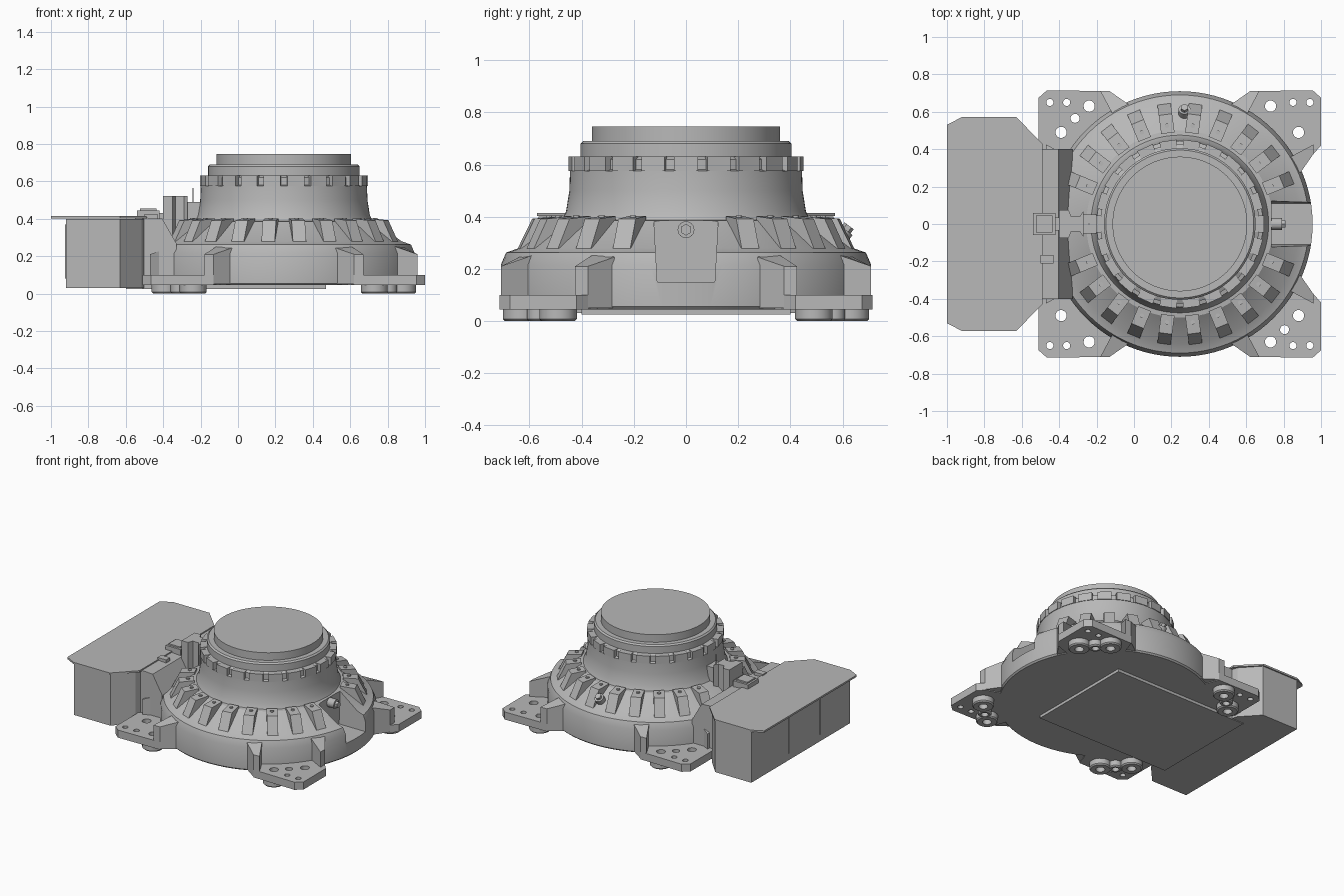
import bpy, bmesh, math
from mathutils import Matrix, Vector

if "Cube" in bpy.data.objects:
    bpy.data.objects.remove(bpy.data.objects["Cube"], do_unlink=True)

CX = 0.245  # turntable axis


def material(name, value):
    m = bpy.data.materials.new(name)
    m.use_nodes = True
    m.diffuse_color = (value, value, value, 1)
    m.node_tree.nodes["Principled BSDF"].inputs["Base Color"].default_value = (value, value, value, 1)
    return m


GREY = material("machine grey", 0.48)


def finish(name, bm, smooth=False):
    bmesh.ops.recalc_face_normals(bm, faces=bm.faces)
    mesh = bpy.data.meshes.new(name)
    bm.to_mesh(mesh)
    bm.free()
    mesh.materials.append(GREY)
    ob = bpy.data.objects.new(name, mesh)
    bpy.context.collection.objects.link(ob)
    if smooth:
        select(ob)
        bpy.ops.object.shade_smooth_by_angle(angle=math.radians(25))
    return ob


def select(ob):
    bpy.ops.object.select_all(action='DESELECT')
    ob.select_set(True)
    bpy.context.view_layer.objects.active = ob


def add_prism(bm, pts, vec, mat=Matrix()):
    """Extrude a 3D polygon along a vector."""
    face = bm.faces.new([bm.verts.new(mat @ Vector(p)) for p in pts])
    ext = bmesh.ops.extrude_face_region(bm, geom=[face])
    move = mat.to_3x3() @ Vector(vec)
    bmesh.ops.translate(bm, vec=move, verts=[v for v in ext["geom"] if isinstance(v, bmesh.types.BMVert)])


def add_plan(bm, pts, z0, z1, mat=Matrix()):
    add_prism(bm, [(x, y, z0) for x, y in pts], (0, 0, z1 - z0), mat)


def add_box(bm, x0, x1, y0, y1, z0, z1):
    add_plan(bm, [(x0, y0), (x1, y0), (x1, y1), (x0, y1)], z0, z1)


def add_lathe(bm, profile, x=0, y=0, steps=96, closed=False):
    pts = profile + profile[:1] if closed else profile
    verts = [bm.verts.new((x + r, y, z)) for r, z in pts]
    edges = [bm.edges.new(pair) for pair in zip(verts, verts[1:])]
    new = bmesh.ops.spin(bm, geom=verts + edges, cent=(x, y, 0), axis=(0, 0, 1),
                         angle=math.tau, steps=steps, use_duplicate=False)
    bmesh.ops.remove_doubles(bm, verts=bm.verts, dist=0.0001)


def cut(ob, cutter):
    mod = ob.modifiers.new("cut", 'BOOLEAN')
    mod.operation = 'DIFFERENCE'
    mod.solver = 'EXACT'
    mod.object = cutter
    select(ob)
    bpy.ops.object.modifier_apply(modifier=mod.name)
    bpy.data.objects.remove(cutter, do_unlink=True)


# Round base housing with sloped deck and stepped column
bm = bmesh.new()
add_lathe(bm, [(0, .045), (.7, .045), (.71, .055), (.71, .215), (.69, .262), (.64, .28), (.5, .385),
               (.475, .388), (.46, .42), (.447, .5), (.445, .575), (.425, .58), (.425, .62), (.405, .63),
               (.405, .68), (.395, .69), (.36, .69), (.36, .745), (0, .745)], CX)
housing = finish("base_housing", bm)

# Service pocket in the +x side
bm = bmesh.new()
add_prism(bm, [(CX + .49, y, z) for y, z in ((-.11, .15), (.11, .15), (.135, .6), (-.135, .6))], (.5, 0, 0))
pocket = finish("pocket_cutter", bm)
pocket.hide_render = True
cut(housing, pocket)
select(housing)
bpy.ops.object.shade_smooth_by_angle(angle=math.radians(25))

# Ribs around the sloped deck, with a small bolt on each
bm = bmesh.new()
bolts = bmesh.new()
for k in range(24):
    a = 7.5 + 15 * k
    if min(a, 360 - a) < 10 or abs(a - 180) < 10:
        continue
    mat = Matrix.Translation((CX, 0, 0)) @ Matrix.Rotation(math.radians(a), 4, 'Z')
    side = [(.49, .36), (.49, .402), (.59, .392), (.65, .27), (.62, .25)]
    add_prism(bm, [(r, -.036, z) for r, z in side], (0, .072, 0), mat)
    bmesh.ops.create_cone(bolts, cap_ends=True, segments=12, radius1=.012, radius2=.012, depth=.02,
                          matrix=mat @ Matrix.Translation((.53, 0, .395)))
finish("deck_ribs", bm)
finish("rib_bolts", bolts)

# Toothed collar on the column
bm = bmesh.new()
for k in range(22):
    mat = Matrix.Translation((CX, 0, 0)) @ Matrix.Rotation(math.tau * k / 22, 4, 'Z')
    add_prism(bm, [(.39, -.042, .575), (.449, -.046, .575), (.449, .046, .575), (.39, .042, .575)],
              (0, 0, .055), mat)
finish("collar_teeth", bm)

# Four corner mounts: pad, shoulders and drilled feet
PAD = [(.375, .71), (.71, .715), (.755, .675), (.755, .42), (.715, .375), (.5, .3), (.3, .5)]
SHOULDER = [(.275, .64), (.375, .71), (.425, .71), (.345, .56), (.28, .58)]
for sx in (-1, 1):
    for sy in (-1, 1):
        where = ("left" if sx > 0 else "right") + ("_back" if sy > 0 else "_front")
        mat = Matrix.Translation((CX, 0, 0)) @ Matrix.Diagonal((sx, sy, 1, 1))
        bm = bmesh.new()
        add_plan(bm, PAD, .045, .1, mat)
        pad = finish(where + "_mount_pad", bm)
        holes = [(.695, .65, .019), (.605, .65, .019), (.635, .49, .03), (.485, .63, .03)]
        if sx * sy < 0:
            holes.append((.56, .565, .024))
        bm = bmesh.new()
        for x, y, r in holes:
            bmesh.ops.create_cone(bm, cap_ends=True, segments=24, radius1=r, radius2=r, depth=.4,
                                  matrix=mat @ Matrix.Translation((x, y, .1)))
        drill = finish(where + "_drill", bm)
        drill.hide_render = True
        cut(pad, drill)

        bm = bmesh.new()
        for swap in (False, True):
            pts = [(y + .005, x) if swap else (x, y) for x, y in SHOULDER]
            low = [bm.verts.new(mat @ Vector((x, y, .05))) for x, y in pts]
            tops = (.245, .21, .21, .262, .262)
            high = [bm.verts.new(mat @ Vector((x, y, z))) for (x, y), z in zip(pts, tops)]
            bm.faces.new(low)
            bm.faces.new(high)
            for i in range(5):
                j = (i + 1) % 5
                bm.faces.new((low[i], low[j], high[j], high[i]))
        finish(where + "_mount_shoulders", bm)

        bm = bmesh.new()
        feet = [(.635, .49, .03, .072), (.485, .63, .03, .072), (.56, .565, .024, .045)]
        for x, y, r0, r1 in feet:
            add_lathe(bm, [(r0, .05), (r0, 0), (r1 - .008, 0), (r1, .008), (r1, .05)],
                      CX + sx * x, sy * y, 32, True)
        finish(where + "_feet", bm, True)

# Control cabinet with chamfered inner corners, and its lid
bm = bmesh.new()
half = [(-.92, .565), (-.63, .565), (-.515, .44), (-.5, .39)]
add_plan(bm, half + [(x, -y) for x, y in reversed(half)], .03, .4)
finish("cabinet", bm)
bm = bmesh.new()
half = [(-1, .53), (-.92, .572), (-.63, .572), (-.49, .43), (-.49, .41)]
add_plan(bm, half + [(x, -y) for x, y in reversed(half)], .402, .415)
finish("cabinet_lid", bm)

# Flat panels on the outer cabinet wall
bm = bmesh.new()
for y0, y1 in ((-.54, -.22), (-.19, .14)):
    add_box(bm, -.925, -.915, y0, y1, .08, .37)
finish("cabinet_panels", bm)

# Neck joining cabinet and housing, sloping down to the deck
bm = bmesh.new()
add_prism(bm, [(x, -.4, z) for x, z in ((-.55, .05), (-.55, .41), (-.405, .4), (-.33, .27), (-.33, .05))],
          (0, .8, 0))
finish("cabinet_neck", bm)

# Base plate under cabinet and housing
bm = bmesh.new()
add_box(bm, -.6, .47, -.4, .4, .025, .05)
finish("base_plate", bm)

# Cable connector: waisted block, square cap, side clips and pin
bm = bmesh.new()
half = [(-.4, .075), (-.35, .075), (-.335, .04), (-.29, .04), (-.27, .07), (-.235, .07), (-.235, .05), (-.18, .05)]
outline = half + [(x, -y) for x, y in reversed(half)]
add_plan(bm, outline[:5] + outline[-5:], .3, .522)
add_box(bm, -.28, -.18, -.05, .05, .3, .49)
add_box(bm, -.54, -.42, -.06, .06, .4, .445)
add_box(bm, -.525, -.435, -.045, .045, .44, .455)
add_box(bm, -.49, -.39, -.035, .035, .4, .43)
add_box(bm, -.243, -.239, -.002, .002, .48, .565)
add_box(bm, -.5, -.43, -.21, -.165, .4, .425)
finish("cable_connector", bm)

# Hex plugs: one in the pocket wall, one on the deck
for name, loc, axis in (("pocket_plug", (CX + .515, 0, .35), (1, 0, 0)),
                        ("deck_plug", (.27, .595, .325), (0, .6, .8))):
    bm = bmesh.new()
    turn = Matrix.Translation(loc) @ Vector(axis).to_track_quat('Z', 'Y').to_matrix().to_4x4()
    for r, depth, n in ((.032, .06, 24), (.022, .1, 6)):
        bmesh.ops.create_cone(bm, cap_ends=True, segments=n, radius1=r, radius2=r, depth=depth, matrix=turn)
    finish(name, bm)
